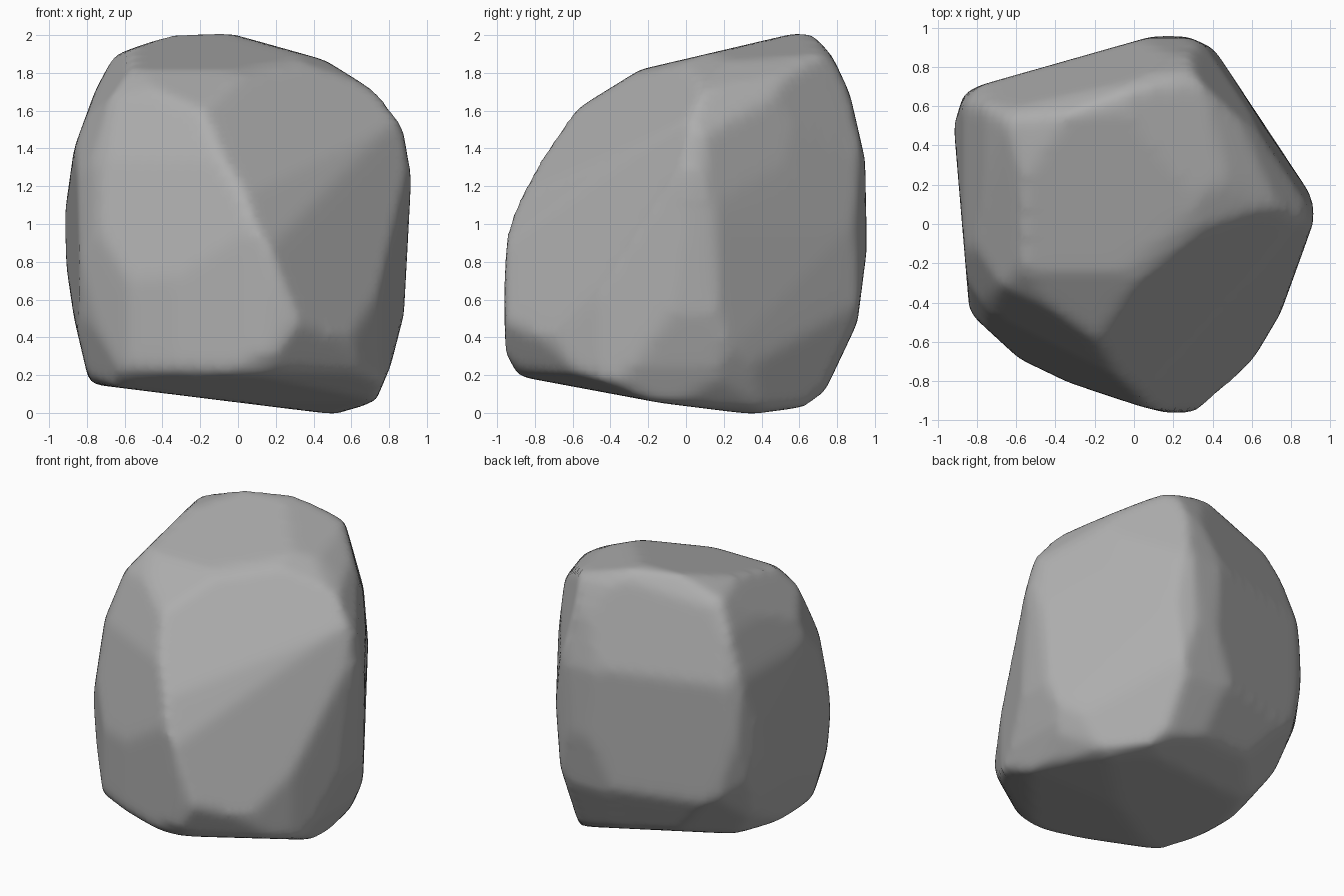
import bpy, bmesh
from math import radians, sin, cos
from mathutils import Vector

cube = bpy.data.objects.get("Cube")
if cube:
    bpy.data.objects.remove(cube, do_unlink=True)

CENTRE = Vector((0, 0, 1))
WEAR = 0.008  # extra stone left for the edge wear to remove


def chisel(bm, point, normal):
    """Slice away everything outside a plane and cap the opening."""
    normal = normal.normalized()
    bmesh.ops.bisect_plane(bm, geom=bm.verts[:] + bm.edges[:] + bm.faces[:],
                           plane_co=point + normal * WEAR, plane_no=normal,
                           clear_outer=True, dist=0.0001)
    bmesh.ops.holes_fill(bm, edges=bm.edges[:], sides=0)


def chisel_outline(bm, azimuth, elevation, outline):
    """Trim the block to a convex outline drawn across a given direction."""
    a, e = radians(azimuth), radians(elevation)
    right = Vector((cos(a), sin(a), 0))
    up = Vector((-sin(a) * sin(e), cos(a) * sin(e), cos(e)))
    for (u, v), (s, t) in zip(outline, outline[1:] + outline[:1]):
        normal = right * (t - v) + up * (u - s)
        point = CENTRE + right * u + up * v
        if normal.dot(point - CENTRE) < 0:
            normal.negate()
        chisel(bm, point, normal)


# Outlines of the boulder, measured from its centre
plan = [(-.91, .5), (-.83, -.45), (-.58, -.68), (-.33, -.8), (.03, -.92), (.19, -.96), (.35, -.96),
        (.58, -.72), (.74, -.45), (.91, .02), (.9, .14), (.4, .89), (.24, .96), (.1, .95),
        (-.78, .7), (-.86, .66)]
front = [(-.78, -.84), (-.86, -.5), (-.9, -.23), (-.91, .05), (-.86, .4), (-.75, .7), (-.65, .89),
         (-.33, 1), (-.04, 1), (.46, .86), (.73, .69), (.86, .54), (.91, .25), (.87, -.48),
         (.8, -.75), (.72, -.94), (.51, -1)]
side = [(-.96, -.08), (-.83, .26), (-.58, .6), (-.24, .81), (.57, 1), (.67, 1), (.77, .88),
        (.86, .69), (.94, .34), (.95, -.13), (.9, -.52), (.73, -.88), (.63, -.96), (.35, -1),
        (-.13, -.94), (-.88, -.8), (-.95, -.68)]
front_corner = [(-.25, 1.14), (.06, 1.19), (.36, 1.16), (.68, .98), (.8, .55), (.83, .2), (.81, -.7),
                (.73, -.87), (.53, -1.08), (-.44, -1.06), (-.74, -.89), (-.88, -.78), (-.94, -.2),
                (-.86, .34), (-.73, .65)]
back_corner = [(-.83, -.22), (-.82, .26), (-.78, .6), (-.64, .79), (-.29, .85), (.23, .8), (.58, .69),
               (.73, .56), (.86, .25), (.94, -.2), (.91, -.5), (.81, -.83), (.67, -.95),
               (.32, -1.04), (-.68, -1), (-.8, -.62)]
under_corner = [(.25, 1.15), (.46, 1.12), (.84, .76), (.95, .58), (1.05, .3), (1.08, -.06), (1.03, -.38),
                (.89, -.68), (.57, -1), (.14, -1.14), (-.63, -1.01), (-.78, -.89), (-.9, -.64),
                (-.92, -.39), (-.86, .08), (-.79, .41), (-.67, .75), (-.53, .86)]

# Rough block chiselled to shape
bm = bmesh.new()
bmesh.ops.create_cube(bm, size=3)
bmesh.ops.translate(bm, verts=bm.verts, vec=CENTRE)
for azimuth, elevation, outline in (
        (0, 90, plan), (0, 0, front), (90, 0, side), (34, 25, front_corner),
        (214, 25, back_corner), (137, -28, under_corner)):
    chisel_outline(bm, azimuth, elevation, outline)

# Broad facets: outward direction and distance from the ground centre
facets = [
    # front left shoulder, turning steeper towards the ground
    ((.42, -.66, .62), 1.3), ((.54, -.7, .46), 1.155), ((.69, -.67, .27), .985),
    # front right wall, leaning back towards the top
    ((-.436, -.872, .22), 1), ((-.409, -.819, .4), 1.198),
    # back wall, leaning in at the top and undercut at the bottom
    ((-.257, .913, .31), 1.265), ((-.241, .858, -.447), .559), ((-.5, .6, -.6), .46),
]
for normal, distance in facets:
    normal = Vector(normal)
    chisel(bm, normal * distance / normal.length_squared, normal)

bmesh.ops.remove_doubles(bm, verts=bm.verts, dist=0.002)
bmesh.ops.recalc_face_normals(bm, faces=bm.faces)
mesh = bpy.data.meshes.new("boulder")
bm.to_mesh(mesh)
bm.free()
boulder = bpy.data.objects.new("boulder", mesh)
bpy.context.collection.objects.link(boulder)

# Even out the surface and wear down the edges
remesh = boulder.modifiers.new("even_surface", "REMESH")
remesh.mode = "VOXEL"
remesh.voxel_size = 0.035
remesh.use_smooth_shade = True
worn = boulder.modifiers.new("worn_edges", "SMOOTH")
worn.factor = 0.5
worn.iterations = 7

# Plain grey stone
stone = bpy.data.materials.new("grey_stone")
stone.use_nodes = True
grey = (.42, .42, .42, 1)
stone.diffuse_color = grey
stone.node_tree.nodes["Principled BSDF"].inputs["Base Color"].default_value = grey
mesh.materials.append(stone)
